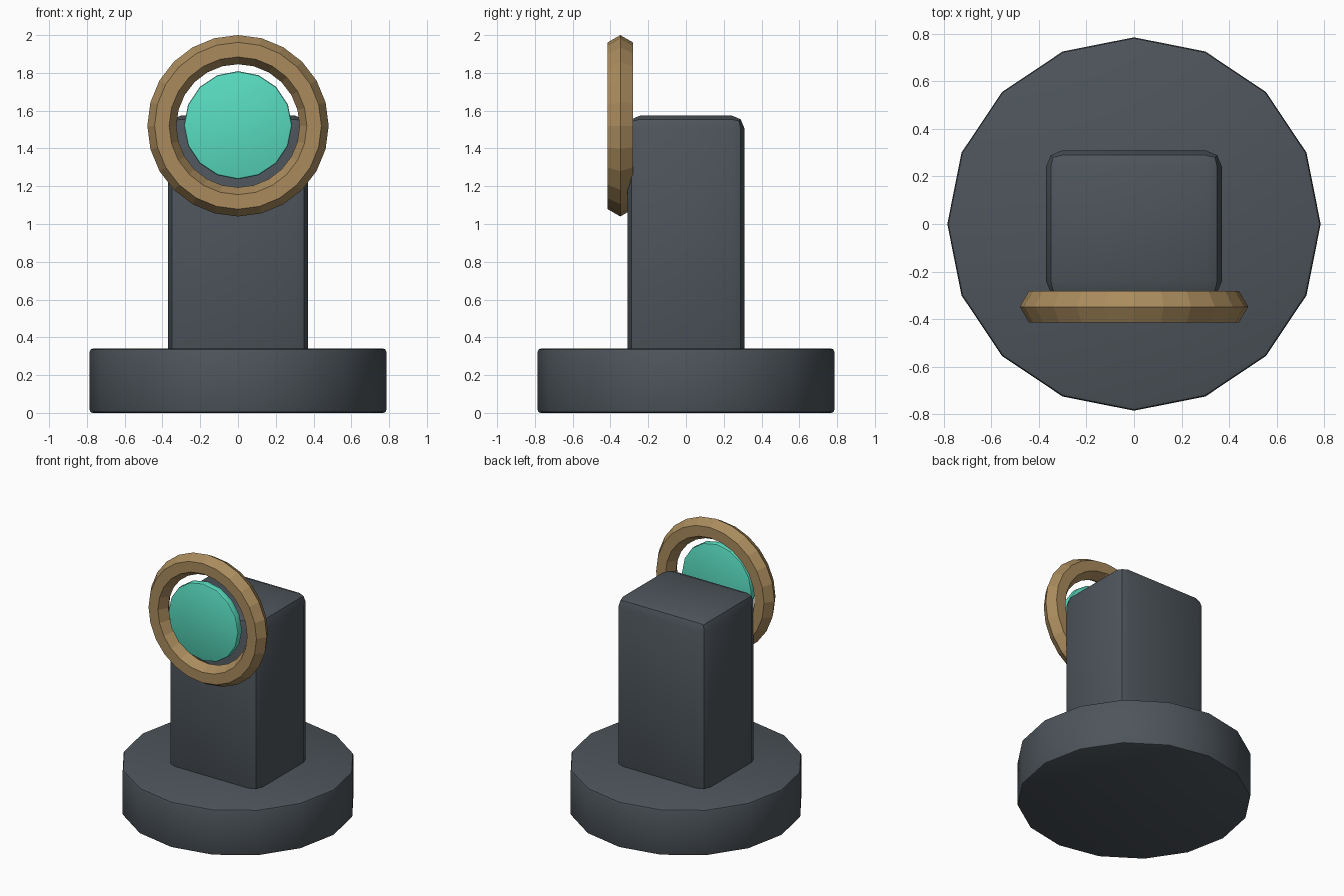
import bpy
from math import pi

if "Cube" in bpy.data.objects:
    bpy.data.objects.remove(bpy.data.objects["Cube"])


def material(name, color):
    m = bpy.data.materials.new(name)
    m.diffuse_color = (*color, 1)
    m.use_nodes = True
    m.node_tree.nodes["Principled BSDF"].inputs["Base Color"].default_value = m.diffuse_color
    return m


dark = material("dark_metal", (0.075, 0.09, 0.105))
brass = material("brass", (0.40, 0.26, 0.11))
glow = material("teal_glow", (0.10, 0.72, 0.53))


def finish(name, mat, bevel=0, segments=2, smooth=True):
    ob = bpy.context.object
    ob.name = name
    ob.data.materials.append(mat)
    bpy.ops.object.transform_apply(location=False, rotation=True, scale=True)
    if bevel:
        mod = ob.modifiers.new("bevel", 'BEVEL')
        mod.width, mod.segments = bevel, segments
        mod.limit_method = 'ANGLE'
        bpy.ops.object.modifier_apply(modifier=mod.name)
    if smooth:
        bpy.ops.object.shade_smooth_by_angle(angle=pi / 6)
    return ob


# Sixteen-sided base
bpy.ops.mesh.primitive_cylinder_add(vertices=16, radius=0.785, depth=0.33, location=(0, 0, 0.17))
bpy.context.object.scale.z = 0.34 / 0.33
finish("base", dark, 0.015)

# Rounded column, sunk slightly into the base
bpy.ops.mesh.primitive_cube_add(size=1, location=(0, 0, 0.91))
bpy.context.object.scale = (0.74, 0.62, 1.33)
finish("column", dark, 0.07)

# Ring with hexagonal section, facing front
bpy.ops.mesh.primitive_torus_add(major_segments=24, minor_segments=6, major_radius=0.403,
                                 minor_radius=0.077, location=(0, -0.348, 1.52),
                                 rotation=(pi / 2, 0, 0))
finish("ring", brass, smooth=False)

# Thin disc inside the ring
bpy.ops.mesh.primitive_cylinder_add(vertices=16, radius=0.286, depth=0.054,
                                    location=(0, -0.382, 1.523), rotation=(pi / 2, 0, 0))
finish("disc", glow, 0.01)
